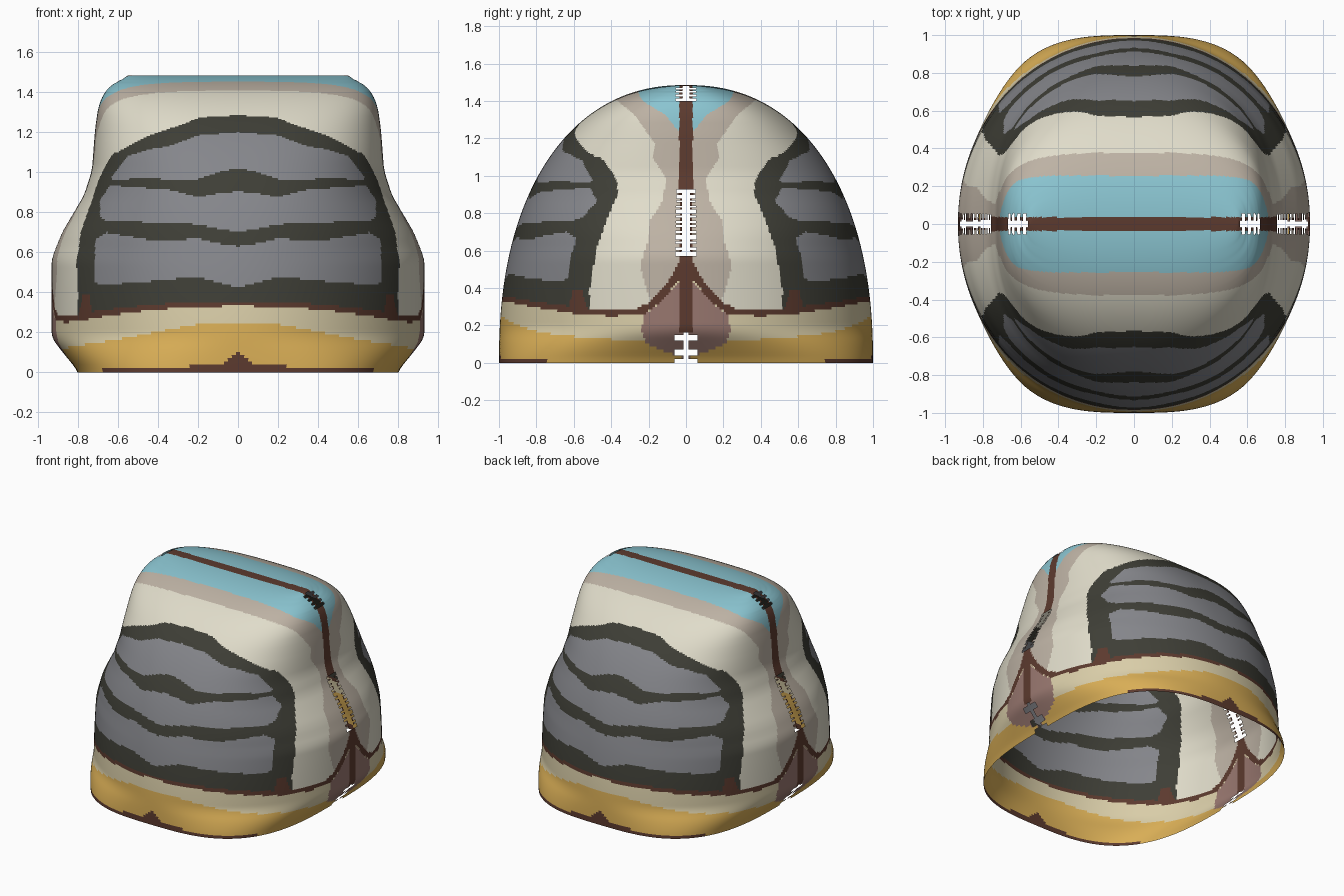
import bpy, bmesh, math

cube = bpy.data.objects.get("Cube")
if cube:
    bpy.data.objects.remove(cube, do_unlink=True)

HEIGHT, BULGE = 1.485, 2.25
COLUMNS, ROWS = 520, 190


def lin(table, t):
    """Piecewise linear lookup in a list of (t, value)."""
    if t <= table[0][0]:
        return table[0][1]
    for (a, u), (b, v) in zip(table, table[1:]):
        if t <= b:
            return u + (v - u) * (t - a) / (b - a)
    return table[-1][1]


def soft(table, t, h=0.03):
    return sum(lin(table, t + k * h / 2) for k in range(-2, 3)) / 5


# Body profiles by height: half width and squareness of the section
HALF_WIDTH = [(0, .795), (.17, .932), (.57, .932), (.7, .88), (.885, .77), (1.01, .73),
              (1.21, .715), (1.32, .70), (1.39, .675), (1.44, .635), (1.475, .57), (HEIGHT, .52)]
SQUARENESS = [(0, 3.1), (.17, 2.05), (.6, 2.05), (.95, 2.4), (1.2, 2.5), (HEIGHT, 3)]

# Painted outlines: side reach (y) by height
GUARD_SIDE = [(.28, .52), (.39, .515), (.605, .48), (.775, .42), (.9, .365), (.98, .37),
              (1.09, .45), (1.17, .5)]
SHADE_SIDE = [(.33, .19), (.42, .22), (.525, .245), (.66, .2), (.765, .19), (.87, .12),
              (.99, .11), (1.09, .175), (1.17, .165), (1.33, .28), (1.41, .38), (1.42, .6)]
CROWN_SIDE = [(1.23, 0), (1.25, .05), (1.325, .11), (1.4, .23), (1.44, .255), (HEIGHT, .26)]
EAR_SIDE = [(.03, .03), (.06, .11), (.1, .21), (.18, .24), (.26, .22), (.335, .12),
            (.38, .09), (.42, .045), (.44, 0)]

# Painted outlines: height by distance from the centre
GUARD_TOP = [(0, 1.285), (.19, 1.275), (.29, 1.235), (.4, 1.2), (.465, 1.175), (.59, 1.11),
             (.665, 1), (.7, .93), (.72, .9)]
TRIM_TOP = [(0, .62), (.03, .55), (.075, .47), (.12, .4), (.2, .32), (.27, .29), (.4, .28),
            (.6, .3), (.8, .325), (1, .36)]
TRIM_LOW = [(.035, .45), (.09, .38), (.12, .335), (.22, .262), (.4, .25), (.6, .265),
            (.8, .295), (1, .335)]
GOLD_TOP = [(0, .25), (.2, .24), (.4, .205), (.6, .165), (.8, .135), (.93, .11)]
RIM_TOP = [(0, .1), (.03, .085), (.08, .035), (.3, .028), (.6, .018), (.78, 0)]

# Grille panels: end, top edge, bottom edge
PANELS = [
    (.63, [(0, 1.2), (.2, 1.185), (.35, 1.13), (.45, 1.115), (.55, 1.08), (.63, .98)],
          [(0, 1.02), (.1, 1), (.2, .967), (.32, .96), (.46, .975), (.63, .96)]),
    (.69, [(0, .905), (.1, .895), (.2, .875), (.32, .91), (.64, .935), (.69, .86)],
          [(0, .7), (.1, .72), (.2, .74), (.32, .745), (.66, .76), (.69, .78)]),
    (.715, [(0, .63), (.1, .645), (.2, .67), (.4, .655), (.66, .7), (.715, .66)],
           [(0, .425), (.1, .45), (.2, .48), (.4, .46), (.69, .435), (.715, .45)]),
]

PAINT = {"ivory": "E0DCCA", "taupe": "BDB2A4", "sky_blue": "8AC4D0", "brown": "5C3A2E",
         "charcoal": "3E3E36", "steel_grey": "85868B", "sand": "D9CDA8", "gold": "D9AE56",
         "dusky_pink": "98776F"}
NAMES = list(PAINT)


def linear(code):
    parts = [int(code[i:i + 2], 16) / 255 for i in (0, 2, 4)]
    return [*(((c + .055) / 1.055) ** 2.4 if c > .04 else c / 12.92 for c in parts), 1]


def make_material(name):
    mat = bpy.data.materials.new(name)
    mat.use_nodes = True
    mat.diffuse_color = linear(PAINT[name])
    node = mat.node_tree.nodes["Principled BSDF"]
    node.inputs["Base Color"].default_value = linear(PAINT[name])
    node.inputs["Roughness"].default_value = .8
    return mat


def paint_at(x, y, z):
    """Colour name for a point with x and y taken as distances."""
    # small tabs standing on the trim
    if abs(y - .58) < .042 and .27 < z < .385 - 4 * max(0, abs(y - .58) - .025):
        return "brown"
    # centre seam
    if y < .036 and z > .16:
        return "brown"
    # lower border
    if z < lin(TRIM_TOP, y):
        if y < lin(EAR_SIDE, z):
            return "dusky_pink"
        if z > lin(TRIM_LOW, y):
            return "brown"
        if z < lin(RIM_TOP, x) and y > .4:
            return "brown"
        return "gold" if z < lin(GOLD_TOP, x) else "sand"
    # grille on front and back
    guard = z < lin(GUARD_TOP, x) if z > 1.1 else y > lin(GUARD_SIDE, z)
    if guard:
        for end, top, low in PANELS:
            if x < end and lin(low, x) < z < lin(top, x):
                return "steel_grey"
        return "charcoal"
    # crown and flanks
    if y < lin(CROWN_SIDE, z):
        return "sky_blue"
    return "taupe" if y < lin(SHADE_SIDE, z) else "ivory"


def is_torn(x, y, z):
    """Ragged gaps where the two halves meet at the sides."""
    if not (z < .16 or .57 < z < .93 or (z > 1.4 and x > .56)):
        return False
    tooth = int((z - .6 * x + 2) * 55) % 2
    return y < (.055 if tooth else .018)


# Shell surface: stacked rounded sections closing on a straight ridge
bm = bmesh.new()
rings = []
for j in range(ROWS + 1):
    t = math.pi / 2 * j / ROWS
    z = HEIGHT * math.sin(t) ** (2 / BULGE)
    depth = max(0, math.cos(t)) ** (2 / BULGE) if j < ROWS else 0
    width, n = soft(HALF_WIDTH, z), soft(SQUARENESS, z)
    ring = []
    for i in range(COLUMNS):
        a = 2 * math.pi * i / COLUMNS
        c, s = math.cos(a), math.sin(a)
        r = (abs(c) ** n + abs(s) ** n) ** (-1 / n)
        ring.append(bm.verts.new((width * r * c, depth * r * s, z)))
    rings.append(ring)

for low, high in zip(rings, rings[1:]):
    for i in range(COLUMNS):
        k = (i + 1) % COLUMNS
        quad = (low[i], low[k], high[k], high[i])
        x, y, z = (sum(v.co[d] for v in quad) / 4 for d in range(3))
        x, y = abs(x), abs(y)
        if is_torn(x, y, z):
            continue
        face = bm.faces.new(quad)
        face.material_index = NAMES.index(paint_at(x, y, z))
        face.smooth = True

bmesh.ops.remove_doubles(bm, verts=rings[-1], dist=1e-5)
bmesh.ops.delete(bm, geom=[v for v in bm.verts if not v.link_faces], context="VERTS")

mesh = bpy.data.meshes.new("helmet_shell")
bm.to_mesh(mesh)
bm.free()
for name in NAMES:
    mesh.materials.append(make_material(name))
shell = bpy.data.objects.new("helmet_shell", mesh)
bpy.context.collection.objects.link(shell)
